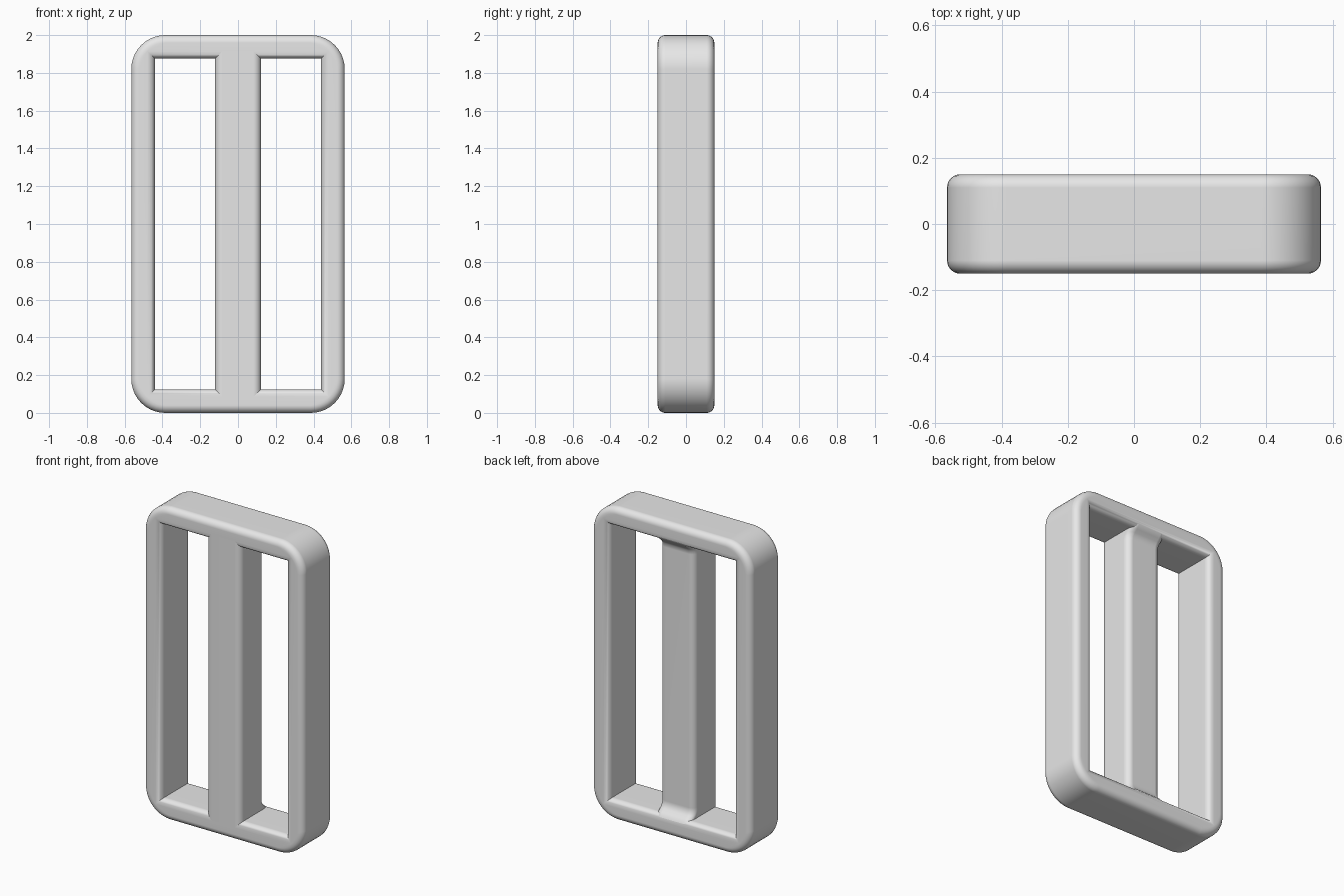
import bpy, bmesh, math
from mathutils import Vector

cube = bpy.data.objects.get("Cube")
if cube:
    bpy.data.objects.remove(cube, do_unlink=True)

HEIGHT, HALF_W, HALF_D = 2.0, 0.565, 0.15
RIM = 0.125          # frame thickness around the opening
CORNER = 0.18        # outer corner radius
FILLET = 0.04        # edge rounding
STEPS = 6            # segments per rounded edge

grey = bpy.data.materials.new("plain grey")
grey.use_nodes = True
grey.diffuse_color = (0.8, 0.8, 0.8, 1)
grey.node_tree.nodes["Principled BSDF"].inputs["Base Color"].default_value = grey.diffuse_color


def rounded_rect(half_a, half_b, radius, steps):
    """Closed loop of 2D points; radius 0 gives stacked corner points."""
    pts = []
    for k, (sa, sb) in enumerate([(1, 1), (-1, 1), (-1, -1), (1, -1)]):
        for i in range(steps + 1):
            t = (k + i / steps) * math.pi / 2
            pts.append((sa * (half_a - radius) + radius * math.cos(t),
                        sb * (half_b - radius) + radius * math.sin(t)))
    return pts


def loft(name, rings, closed):
    """Skin a series of equal loops, joined end to end or capped."""
    bm = bmesh.new()
    loops = [[bm.verts.new(p) for p in ring] for ring in rings]
    pairs = list(zip(loops, loops[1:]))
    if closed:
        pairs.append((loops[-1], loops[0]))
    else:
        bm.faces.new(loops[0])
        bm.faces.new(loops[-1])
    for a, b in pairs:
        for i in range(len(a)):
            j = (i + 1) % len(a)
            bm.faces.new((a[i], a[j], b[j], b[i]))
    bmesh.ops.remove_doubles(bm, verts=bm.verts, dist=0.0001)
    bmesh.ops.recalc_face_normals(bm, faces=bm.faces)
    mesh = bpy.data.meshes.new(name)
    bm.to_mesh(mesh)
    bm.free()
    mesh.materials.append(grey)
    obj = bpy.data.objects.new(name, mesh)
    bpy.context.collection.objects.link(obj)
    bpy.ops.object.select_all(action='DESELECT')
    obj.select_set(True)
    bpy.context.view_layer.objects.active = obj
    bpy.ops.object.shade_smooth_by_angle(angle=math.radians(35))
    normals = obj.modifiers.new("even shading", 'WEIGHTED_NORMAL')
    normals.keep_sharp = True
    return obj


# Frame: rounded outer wall, then the square-cornered opening
mid = HEIGHT / 2
edge = []            # (inset, depth) from front to back
for i in range(STEPS + 1):
    t = i / STEPS * math.pi / 2
    edge.append((FILLET * (1 - math.sin(t)), -HALF_D + FILLET * (1 - math.cos(t))))
edge += [(d, -y) for d, y in reversed(edge)]

rings = []
for d, y in edge:
    loop = rounded_rect(HALF_W - d, mid - d, CORNER - d, 10)
    rings.append([Vector((x, y, z + mid)) for x, z in loop])
for d, y in reversed(edge):
    loop = rounded_rect(HALF_W - RIM + d, mid - RIM + d, 0, 10)
    rings.append([Vector((x, y, z + mid)) for x, z in loop])
loft("frame", rings, True)

# Centre bar: flush at the front, recessed at the back with flared ends
flare = [(0.085, 0.15), (0.11, 0.143), (0.13, 0.125),
         (0.145, 0.107), (0.165, 0.094), (0.19, 0.09)]
sections = flare + [(HEIGHT - z, back) for z, back in reversed(flare)]
rings = []
for z, back in sections:
    half, centre = (back + HALF_D) / 2, (back - HALF_D) / 2
    loop = rounded_rect(0.122, half, FILLET, STEPS)
    rings.append([Vector((x, y + centre, z)) for x, y in loop])
loft("centre_bar", rings, False)
